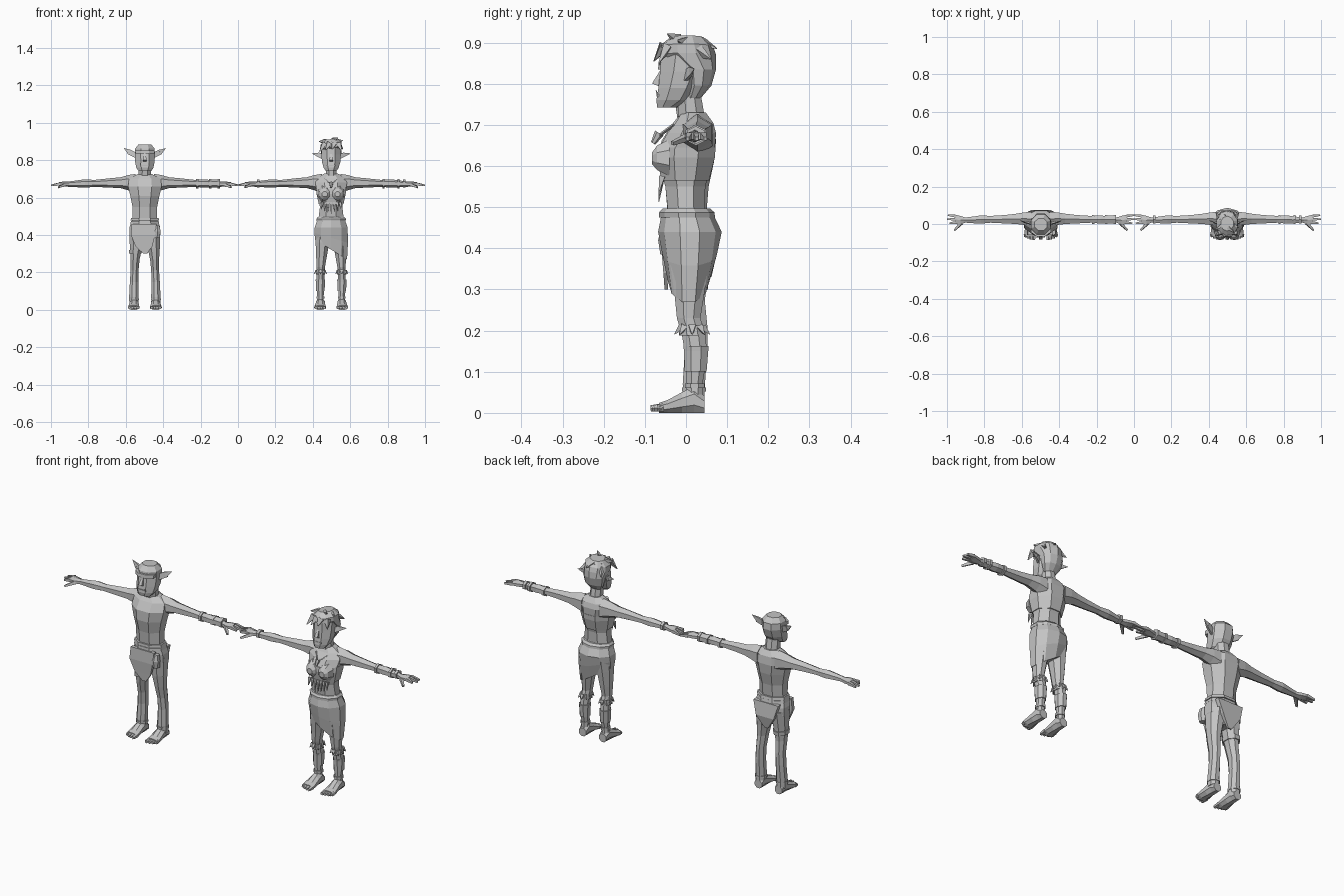
import bpy, bmesh, math
from mathutils import Vector

grey = bpy.data.materials.new("light grey")
grey.diffuse_color = (0.55, 0.55, 0.55, 1)
centre = 0.0   # x of the figure being built
side = 1       # +1 / -1 mirrors a part about the figure's centre


def finish(name, bm):
    for v in bm.verts:
        v.co.x = centre + side * v.co.x
    bmesh.ops.recalc_face_normals(bm, faces=bm.faces)
    me = bpy.data.meshes.new(name)
    bm.to_mesh(me)
    bm.free()
    me.materials.append(grey)
    ob = bpy.data.objects.new(name, me)
    bpy.context.collection.objects.link(ob)
    return ob


def skin(bm, loops):
    n = len(loops[0])
    for a, b in zip(loops, loops[1:]):
        for i in range(n):
            j = (i + 1) % n
            bm.faces.new((a[i], a[j], b[j], b[i]))
    bm.faces.new(loops[0])
    bm.faces.new(loops[-1])


def loft(name, axis, rings, n=8, warp=None):
    """rings: (t, a0, a1, b0, b1) = place on the axis and extents on the other two axes"""
    bm = bmesh.new()
    loops = []
    for t, a0, a1, b0, b1 in rings:
        loop = []
        for i in range(n):
            th = 2 * math.pi * (i + 0.5) / n
            k = 0.5 / math.cos(math.pi / n)
            a = (a0 + a1) / 2 + (a1 - a0) * k * math.cos(th)
            b = (b0 + b1) / 2 + (b1 - b0) * k * math.sin(th)
            co = {'x': (t, a, b), 'y': (a, t, b), 'z': (a, b, t)}[axis]
            loop.append(bm.verts.new(co))
        loops.append(loop)
    skin(bm, loops)
    if warp:
        for v in bm.verts:
            warp(v.co)
    return finish(name, bm)


def column(name, rows, n=8, warp=None):
    """upright symmetric form from (z, half width, y front, y back)"""
    return loft(name, 'z', [(z, -w, w, f, b) for z, w, f, b in rows], n, warp)


def taper(name, p, q, r0, r1, n=4, flat=1.0):
    """tapered rod or spike from p to q, optionally flattened"""
    p, q = Vector(p), Vector(q)
    d = (q - p).normalized()
    u = d.cross(Vector((0, 1, 0) if abs(d.y) < 0.8 else (0, 0, 1))).normalized()
    w = d.cross(u)
    bm = bmesh.new()
    loops = [[bm.verts.new(c + r * (u * math.cos(2 * math.pi * (i + .5) / n)
              + w * flat * math.sin(2 * math.pi * (i + .5) / n))) for i in range(n)]
             for c, r in ((p, r0), (q, r1))]
    skin(bm, loops)
    return finish(name, bm)


def arm(k):
    loft("arm", 'x', [(.05, -.01, .065, .63, .72), (.09, -.005, .062, .645, .715),
         (.13, 0, .055, .655, .705), (.19, .003, .048, .657, .70), (.27, .007, .043, .66, .692),
         (.32, .002, .046, .656, .695), (.36, .004, .04, .658, .69), (.41, .008, .034, .66, .684)], 6)
    loft("palm", 'x', [(.405, .007, .035, .661, .683), (.43, -.003, .043, .66, .684),
         (.46, .0, .05, .664, .682)], 6)
    for i, (y0, y1, x1) in enumerate([(.008, .004, .488), (.025, .026, .502), (.042, .047, .497)]):
        taper("finger", (.455, y0, .673), (x1, y1, .666), .0115, .006, 4, .9)
    taper("thumb", (.425, .004, .67), (.462, -.033, .655), .011, .006, 4)


def foot():
    loft("foot", 'y', [(.045, .037, .077, 0, .04), (.02, .034, .08, 0, .065),
         (-.01, .033, .083, 0, .05), (-.045, .03, .088, 0, .031), (-.066, .03, .088, 0, .024)], 8)
    for x, y in ((.037, -.086), (.052, -.083), (.067, -.078), (.081, -.07)):
        taper("toe", (x, -.055, .013), (x, y, .011), .011, .008, 5)


def face(y):
    taper("nose", (0, y + .012, .835), (0, y - .006, .797), .006, .013, 4)
    loft("mouth", 'x', [(-.022, y - .003, y + .015, .768, .775), (.022, y - .003, y + .015, .768, .775)], 4)


def band(name, x, h=.006, g=.004):
    loft(name, 'x', [(x - h, .003 - g, .045 + g, .657 - g, .693 + g),
                     (x + h, .003 - g, .045 + g, .657 - g, .693 + g)], 6)


# ---------- male figure ----------
centre = -.498
column("male_torso", [(.44, .072, -.045, .055), (.49, .066, -.045, .05), (.55, .066, -.05, .055),
       (.61, .078, -.062, .068), (.66, .09, -.06, .073), (.70, .085, -.035, .068), (.725, .04, -.015, .05)], 8)
column("male_neck", [(.71, .034, -.02, .045), (.775, .033, -.03, .035)])
column("male_head", [(.742, .034, -.066, -.02), (.76, .046, -.07, .02), (.79, .052, -.066, .042),
       (.83, .054, -.06, .055), (.862, .052, -.055, .052), (.885, .034, -.035, .03)])
column("brow", [(.835, .05, -.068, .0), (.853, .053, -.066, .01)])
face(-.068)
column("male_hips", [(.35, .05, -.03, .05), (.40, .083, -.045, .068), (.44, .082, -.05, .068), (.475, .072, -.048, .057)])
for z in (.468, .484):
    column("belt", [(z - .007, .077, -.054, .062), (z + .007, .074, -.053, .059)])
for side in (-1, 1):
    arm(1)
    foot()
    loft("trouser_leg", 'z', [(.03, .035, .083, -.005, .045), (.07, .034, .084, -.008, .046), (.15, .035, .08, -.003, .052),
         (.21, .034, .076, -.008, .052), (.27, .028, .076, -.022, .046), (.33, .015, .08, -.032, .05), (.42, .0, .083, -.04, .062)])
    loft("cuff", 'z', [(.052, .032, .086, -.01, .048), (.062, .032, .086, -.01, .048)])
    taper("ear", (.045, .0, .825), (.085, .012, .845), .02, .019, 4, .35)
    taper("ear_tip", (.08, .01, .843), (.112, .018, .864), .019, .001, 4, .35)
    taper("tusk", (.02, -.068, .768), (.022, -.073, .785), .004, .001)
side = 1
for x in (.28, .35, .395):
    band("arm_band", x)
band("bracer", .372, .025, .001)
# hanging front cloth, back cloth, pouch and thigh strap
loft("loincloth", 'z', [(.30, -.008, .012, -.052, -.044), (.34, -.05, .04, -.055, -.045),
     (.40, -.075, .055, -.06, -.04), (.46, -.07, .062, -.058, -.04)], 4)
loft("back_cloth", 'z', [(.33, -.01, .01, .055, .062), (.39, -.05, .05, .055, .075), (.46, -.07, .07, .045, .066)], 4)
loft("pouch", 'z', [(.385, .052, .08, -.06, -.03), (.42, .05, .084, -.065, -.03), (.45, .058, .078, -.058, -.03)], 6)
loft("thigh_strap", 'z', [(.30, -.084, -.018, -.032, .053), (.32, -.084, -.014, -.035, .055)])

# ---------- female figure ----------
centre = .498
column("female_torso", [(.45, .078, -.05, .06), (.50, .066, -.045, .045), (.55, .06, -.05, .047),
       (.59, .066, -.062, .058), (.64, .078, -.068, .07), (.68, .085, -.045, .073), (.705, .075, -.025, .066), (.73, .034, -.01, .048)])
column("chest_band", [(.565, .066, -.06, .056), (.62, .078, -.07, .07), (.645, .08, -.068, .072)])
column("female_neck", [(.71, .029, -.018, .047), (.78, .028, -.02, .035)])
column("female_head", [(.742, .028, -.07, -.025), (.76, .04, -.072, .01), (.79, .049, -.067, .03),
       (.83, .052, -.063, .05), (.87, .052, -.06, .06), (.90, .04, -.04, .05)])
face(-.068)


def hair_tilt(co):
    co.z += .12 * co.x * (co.z > .86)


column("hair", [(.765, .03, .0, .035), (.795, .047, .0, .06), (.835, .054, -.01, .071),
       (.868, .057, -.066, .07), (.89, .056, -.064, .063), (.913, .034, -.035, .04)], 10, hair_tilt)
locks = [((-.035, -.045, .89), (-.062, -.066, .845)), ((-.01, -.055, .89), (-.03, -.078, .855)),
         ((.015, -.055, .89), (.005, -.076, .858)), ((.04, -.045, .89), (.055, -.066, .85)),
         ((-.03, -.01, .90), (-.065, -.03, .90)), ((.01, -.02, .905), (.035, -.045, .921)),
         ((.03, .0, .90), (.062, -.02, .905)), ((.04, .03, .88), (.063, .06, .86)),
         ((-.04, .03, .88), (-.06, .06, .85)), ((.0, .04, .90), (.015, .075, .885))]
for p, q in locks:
    taper("hair_lock", p, q, .02, .002, 4, .7)


def hem(co):
    if co.z < .3:      # slanted wrap hem, long on one side
        co.z = .322 - .62 * co.x
    elif co.z < .385:
        co.z = .385 - .3 * co.x


column("wrap_skirt", [(.28, .085, -.042, .055), (.38, .09, -.054, .072), (.44, .088, -.064, .083),
       (.485, .072, -.056, .062), (.495, .068, -.05, .052)], 10, hem)
column("waist_roll", [(.475, .077, -.062, .067), (.487, .079, -.062, .066), (.497, .071, -.054, .056)], 10)
for side in (-1, 1):
    arm(1)
    foot()
    loft("leg", 'z', [(.03, .04, .077, .0, .042), (.07, .04, .074, .002, .04), (.14, .036, .079, -.002, .052),
         (.19, .036, .077, -.01, .047), (.23, .033, .077, -.022, .035), (.28, .024, .08, -.027, .043),
         (.36, .01, .083, -.038, .055), (.43, .0, .083, -.04, .065)])
    # shin wrap with a fringed knee cuff
    loft("shin_wrap", 'z', [(.10, .035, .08, -.003, .05), (.15, .033, .082, -.005, .054), (.162, .032, .083, -.006, .055)])
    loft("ankle_wrap", 'z', [(.06, .036, .078, -.003, .045), (.072, .036, .078, -.003, .045)])
    loft("knee_cuff", 'z', [(.188, .032, .082, -.017, .048), (.212, .032, .08, -.017, .044)])
    for i in range(8):
        a = math.pi * i / 4
        c, s = math.cos(a), math.sin(a)
        taper("cuff_fringe", (.057 + .02 * c, .015 + .026 * s, .209),
              (.057 + .034 * c, .015 + .043 * s, .191), .012, .001)
    loft("breast", 'y', [(-.04, .002, .07, .575, .665), (-.07, .008, .062, .59, .65), (-.083, .02, .048, .605, .632)], 8)
    taper("ear", (.045, .0, .82), (.07, .012, .83), .019, .016, 4, .35)
    taper("ear_tip", (.068, .011, .829), (.103, .02, .836), .016, .001, 4, .35)
    band("wrist_band", .39, .007, .001)
    # necklace strings
    taper("necklace_string", (.035, -.03, .70), (0, -.07, .67), .004, .004)
side = 1
for x in (.28, .36):
    band("elbow_band", x)
taper("pendant", (0, -.065, .68), (0, -.08, .655), .012, .006, 6)
for i in range(-3, 4):
    x = i * .016
    taper("top_fringe", (x, -.058, .575), (x * 1.1, -.066, .512 + .008 * abs(i)), .01, .001)
